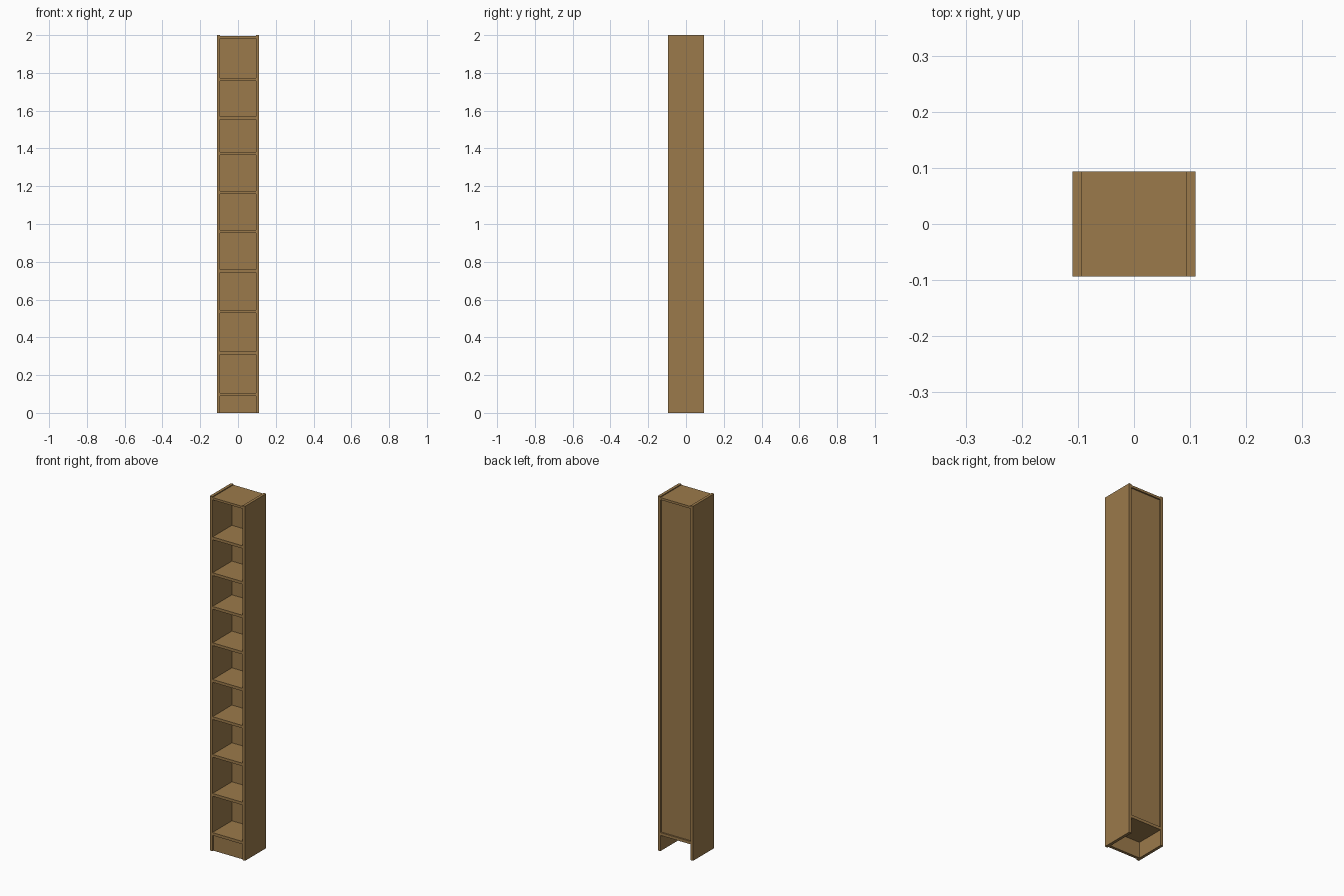
import bpy

if "Cube" in bpy.data.objects:
    bpy.data.objects.remove(bpy.data.objects["Cube"])

W, D, H, T = 0.22, 0.188, 2.0, 0.016   # width, depth, height, board thickness

wood = bpy.data.materials.new("oak brown")
wood.diffuse_color = (0.33, 0.195, 0.07, 1)
wood.use_nodes = True
wood.node_tree.nodes["Principled BSDF"].inputs["Base Color"].default_value = wood.diffuse_color


def board(name, x0, x1, y0, y1, z0, z1):
    bpy.ops.mesh.primitive_cube_add(size=1, location=((x0 + x1) / 2, (y0 + y1) / 2, (z0 + z1) / 2))
    ob = bpy.context.object
    ob.name = name
    ob.scale = (x1 - x0, y1 - y0, z1 - z0)
    bpy.ops.object.transform_apply(location=False, rotation=False, scale=True)
    ob.data.materials.append(wood)
    return ob


xi = W / 2 - T          # inner face of the side panels
yf, yb = -D / 2, D / 2  # front and back

# Side panels
board("left_side", -W / 2, -xi, yf, yb, 0, H)
board("right_side", xi, W / 2, yf, yb, 0, H)

# Top board, set just below the side tops
board("top_board", -xi, xi, yf, yb, H - 0.005 - T * 0.8, H - 0.005)

# Bottom board and plinth
board("bottom_board", -xi, xi, yf, yb, 0.105 - T, 0.105)
board("plinth", -xi, xi, yf + 0.008, yf + 0.008 + T, 0, 0.105 - T)

# Recessed back panel
board("back_panel", -xi, xi, yb - 0.014, yb - 0.008, 0.105, H - 0.015)

# Shelves
for i, z in enumerate((0.325, 0.545, 0.758, 0.968, 1.175, 1.38, 1.57, 1.772)):
    board(f"shelf_{i + 1}", -xi, xi, yf + 0.002, yb - 0.014, z - T, z)
